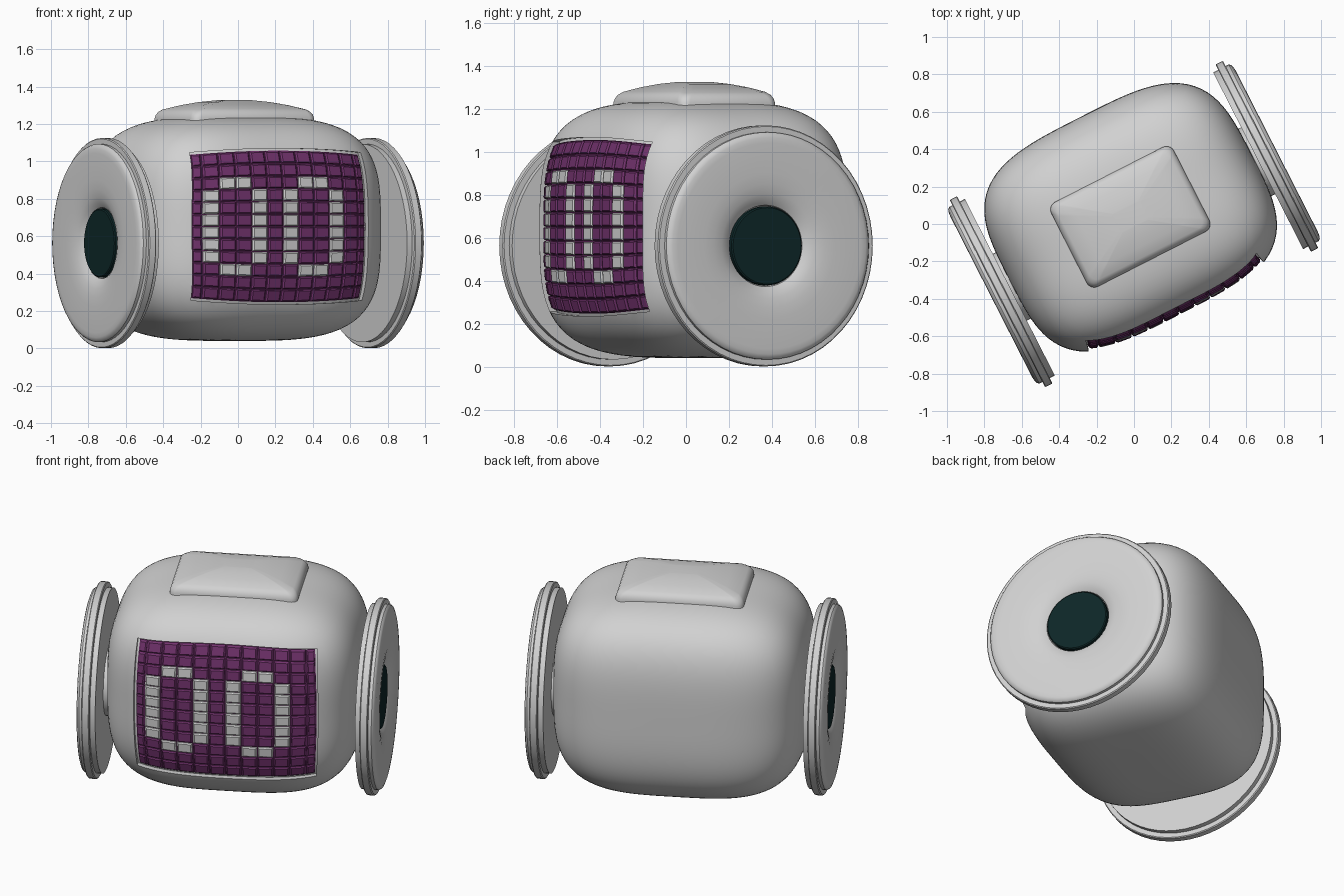
import bpy, bmesh, math
from mathutils import Matrix, Vector

if "Cube" in bpy.data.objects:
    bpy.data.objects.remove(bpy.data.objects["Cube"])

TURN = Matrix.Rotation(math.radians(27), 4, 'Z')   # whole head is turned
N = 3.5                                            # roundness of the shell
HX, HY, HZ = 0.73, 0.60, 0.60                      # shell half sizes
CY, CZ = 0.04, 0.64                                # shell centre


def material(name, rgb):
    m = bpy.data.materials.new(name)
    m.diffuse_color = (*rgb, 1)
    m.use_nodes = True
    m.node_tree.nodes["Principled BSDF"].inputs["Base Color"].default_value = m.diffuse_color
    return m


GREY = material("light grey", (0.64, 0.64, 0.64))
PURPLE = material("purple", (0.17, 0.033, 0.155))
TEAL = material("dark teal", (0.004, 0.02, 0.021))


def finish(bm, name, mats, angle=35):
    bmesh.ops.recalc_face_normals(bm, faces=bm.faces)
    bm.transform(TURN)
    me = bpy.data.meshes.new(name)
    bm.to_mesh(me)
    bm.free()
    for m in mats:
        me.materials.append(m)
    smooth(me, angle)
    ob = bpy.data.objects.new(name, me)
    bpy.context.collection.objects.link(ob)
    return ob


def smooth(me, angle):
    for p in me.polygons:
        p.use_smooth = True
    me.set_sharp_from_angle(angle=math.radians(angle))


def front(x, z):
    """y of the shell's front surface"""
    t = 1 - abs(x / HX) ** N - abs((z - CZ) / HZ) ** N
    return CY - HY * max(t, 0) ** (1 / N)


def panel_point(u, v, depth, grow=0.0):
    """pillow-shaped screen area, u and v from -1 to 1"""
    x = u * (0.517 + grow) * (1 - 0.03 * v * v)
    z = 0.652 + v * (0.405 + grow - 0.022 * u * u)
    return Vector((x, front(x, z) + depth, z))


def panel_grid(bm, n, depth, grow):
    vs = [[bm.verts.new(panel_point(2 * i / n - 1, 2 * j / n - 1, depth, grow))
           for j in range(n + 1)] for i in range(n + 1)]
    return [bm.faces.new((vs[i][j], vs[i + 1][j], vs[i + 1][j + 1], vs[i][j + 1]))
            for i in range(n) for j in range(n)]


# Shell: a cube pushed out to a rounded barrel
bm = bmesh.new()
bmesh.ops.create_cube(bm, size=2)
bmesh.ops.subdivide_edges(bm, edges=bm.edges[:], cuts=31, use_grid_fill=True)
for v in bm.verts:
    p = Vector([math.tan(c * math.pi / 4) for c in v.co])
    s = sum(abs(c) ** N for c in p) ** (-1 / N)
    v.co = Vector((p.x * s * HX, p.y * s * HY + CY, p.z * s * HZ + CZ))
shell = finish(bm, "head_shell", [GREY])

# Recess for the screen
bm = bmesh.new()
faces = panel_grid(bm, 20, 0.036, 0.012)
ext = bmesh.ops.extrude_face_region(bm, geom=faces, use_keep_orig=True)
for g in ext["geom"]:
    if isinstance(g, bmesh.types.BMVert):
        g.co.y = -1.0
cutter = finish(bm, "screen_cutter", [GREY])
cutter.hide_render = True
mod = shell.modifiers.new("recess", 'BOOLEAN')
mod.operation = 'DIFFERENCE'
mod.solver = 'EXACT'
mod.object = cutter
dg = bpy.context.evaluated_depsgraph_get()
cut = bpy.data.meshes.new_from_object(shell.evaluated_get(dg))
shell.modifiers.clear()
shell.data = cut
smooth(cut, 35)
bpy.data.objects.remove(cutter)

# Screen backing, seen in the grooves
bm = bmesh.new()
panel_grid(bm, 20, 0.033, 0.0)
back = finish(bm, "screen_backing", [PURPLE])

# Screen tiles: 12 x 12, with two lit hollow eyes
W = 0.0935 / 0.517
us = [-1] + [k * W for k in range(-5, 6)] + [1]


def lit(col, row):
    for left in (1, 6):
        if row in (2, 9) and col in (left + 1, left + 2):
            return True
        if 3 <= row <= 8 and col in (left, left + 3):
            return True
    return False


bm = bmesh.new()
for col in range(12):
    for row in range(12):
        u0, u1 = us[col], us[col + 1]
        v1, v0 = 1 - row / 6, 1 - (row + 1) / 6
        rings = []
        for gap, depth in ((0.006, 0.034), (0.006, 0.025), (0.022, 0.018)):
            a, b, c, d = u0 + gap, u1 - gap, v0 + gap, v1 - gap
            rings.append([bm.verts.new(panel_point(u, v, depth))
                          for u, v in ((a, c), (b, c), (b, d), (a, d))])
        fs = [bm.faces.new(rings[2])]
        for lo, hi in zip(rings, rings[1:]):
            for k in range(4):
                m = (k + 1) % 4
                fs.append(bm.faces.new((lo[k], lo[m], hi[m], hi[k])))
        for f in fs:
            f.material_index = int(lit(col, row))
finish(bm, "screen_tiles", [PURPLE, GREY], 20)

# Top hatch: rounded rectangle rings following a domed top
bm = bmesh.new()


def hatch_ring(hx, hy, r, dz):
    out = []
    for q, (sx, sy) in enumerate(((1, 1), (-1, 1), (-1, -1), (1, -1))):
        for k in range(6):
            a = math.pi / 2 * (q + k / 5)
            x = sx * (hx - r) + r * math.cos(a)
            y = sy * (hy - r) + r * math.sin(a)
            z = 1.33 - 0.36 * x * x - 0.36 * y * y + dz
            out.append(bm.verts.new((x, y + 0.043, z)))
    return out


rings = [hatch_ring(0.37 - i, 0.255 - i, 0.045, dz) for i, dz in
         ((0, -0.16), (0.002, -0.035), (0.007, -0.018), (0.017, -0.006), (0.033, 0))]
rings += [hatch_ring(0.337 * s, 0.222 * s, 0.045 * s, 0) for s in (0.75, 0.5, 0.25)]
for lo, hi in zip(rings, rings[1:]):
    for k in range(24):
        m = (k + 1) % 24
        bm.faces.new((lo[k], lo[m], hi[m], hi[k]))
bm.faces.new(rings[-1])
finish(bm, "top_hatch", [GREY], 50)


# Side discs: lathed about the left-right axis
def lathe(name, profile, side, mat, seg=56):
    bm = bmesh.new()
    rings = []
    for x, r in profile:
        rings.append([bm.verts.new((side * x, r * math.cos(2 * math.pi * k / seg),
                                    0.563 + r * math.sin(2 * math.pi * k / seg)))
                      for k in range(seg)])
    for lo, hi in zip(rings, rings[1:]):
        for k in range(seg):
            m = (k + 1) % seg
            bm.faces.new((lo[k], lo[m], hi[m], hi[k]))
    bm.faces.new(rings[0])
    bm.faces.new(rings[-1])
    finish(bm, name, [mat])


DISC = [(0.66, 0.2), (0.745, 0.2), (0.745, 0.53), (0.775, 0.53), (0.775, 0.557),
        (0.780, 0.562), (0.815, 0.562), (0.82, 0.557), (0.82, 0.53), (0.838, 0.53),
        (0.849, 0.522), (0.855, 0.505), (0.857, 0.48), (0.857, 0.34), (0.854, 0.29),
        (0.846, 0.245), (0.834, 0.212), (0.818, 0.19), (0.80, 0.186)]
for side, word in ((-1, "left"), (1, "right")):
    lathe(word + "_ear_disc", DISC, side, GREY)
    lathe(word + "_ear_centre", [(0.79, 0.184), (0.828, 0.184), (0.833, 0.178)], side, TEAL)
